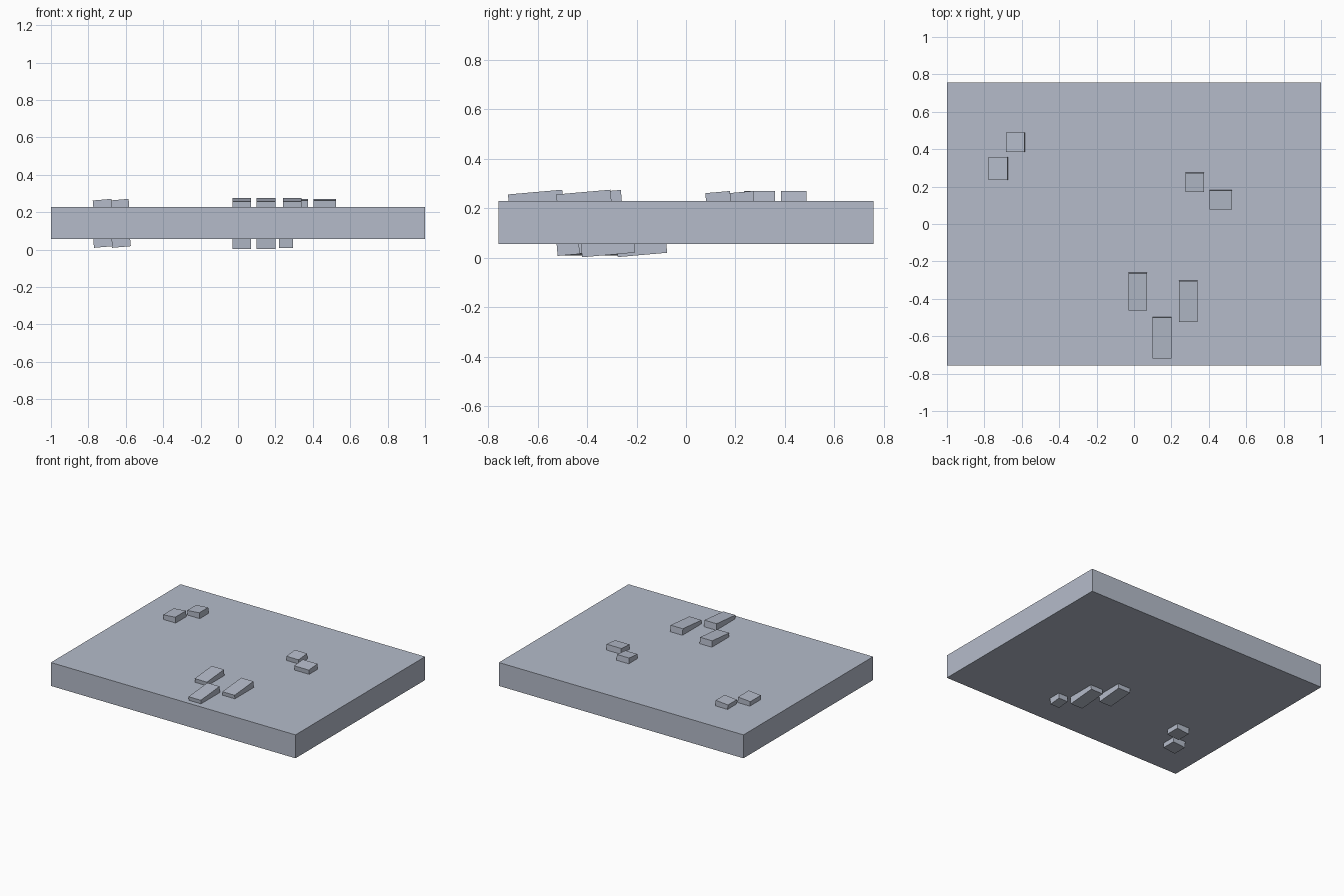
import bpy
from math import radians
from mathutils import Vector, Euler

cube = bpy.data.objects.get("Cube")
if cube:
    bpy.data.objects.remove(cube, do_unlink=True)

# Single blue-grey material
grey = bpy.data.materials.new("blue_grey")
grey.use_nodes = True
colour = (0.46, 0.50, 0.59, 1)
grey.diffuse_color = colour
grey.node_tree.nodes["Principled BSDF"].inputs["Base Color"].default_value = colour

SLAB_LOW, SLAB_HIGH = 0.056, 0.229
BLOCK_HEIGHT = 0.1
TILT = radians(5)


def box(name, centre, size, rotation=(0, 0, 0)):
    bpy.ops.mesh.primitive_cube_add(size=1, location=centre, rotation=rotation)
    obj = bpy.context.object
    obj.name = name
    obj.scale = size
    bpy.ops.object.transform_apply(location=False, rotation=False, scale=True)
    obj.data.materials.append(grey)


def block(name, x, y, width, length, face_z, side, tilt):
    """Tilted box sunk into the slab; x, y, face_z locate its outer face."""
    rotation = Euler(tilt)
    normal = rotation.to_matrix() @ Vector((0, 0, side))
    centre = Vector((x, y, face_z)) - normal * BLOCK_HEIGHT / 2
    box(name, centre, (width, length, BLOCK_HEIGHT), rotation)


# Thick base slab
box("slab", (0, 0, (SLAB_LOW + SLAB_HIGH) / 2),
    (2, 1.514, SLAB_HIGH - SLAB_LOW))

RISE_BACK = (TILT, 0, 0)     # outer face climbs towards the back
RISE_SIDE = (0, -TILT, 0)    # outer face climbs towards +x

# Upper blocks: a long trio, a short pair and a corner pair
for i, (x, y, length) in enumerate([(0.02, -0.363, 0.2),
                                    (0.15, -0.61, 0.22),
                                    (0.29, -0.415, 0.22)]):
    block(f"top_long_block_{i + 1}", x, y, 0.1, length, 0.266, 1, RISE_BACK)
for i, (x, y, width) in enumerate([(0.325, 0.222, 0.1), (0.465, 0.128, 0.12)]):
    block(f"top_short_block_{i + 1}", x, y, width, 0.1, 0.266, 1, RISE_BACK)
for i, (x, y, length) in enumerate([(-0.727, 0.297, 0.125), (-0.635, 0.436, 0.104)]):
    block(f"top_corner_block_{i + 1}", x, y, 0.1, length, 0.267, 1, RISE_SIDE)

# Lower blocks
for i, (x, y, length) in enumerate([(0.15, -0.313, 0.215), (0.02, -0.176, 0.2)]):
    block(f"bottom_long_block_{i + 1}", x, y, 0.1, length, 0.012, -1, RISE_BACK)
block("bottom_short_block", 0.257, -0.474, 0.075, 0.09, 0.012, -1, RISE_BACK)
for i, (x, y) in enumerate([(-0.623, -0.285), (-0.72, -0.44)]):
    block(f"bottom_corner_block_{i + 1}", x, y, 0.1, 0.105, 0.014, -1, RISE_SIDE)
